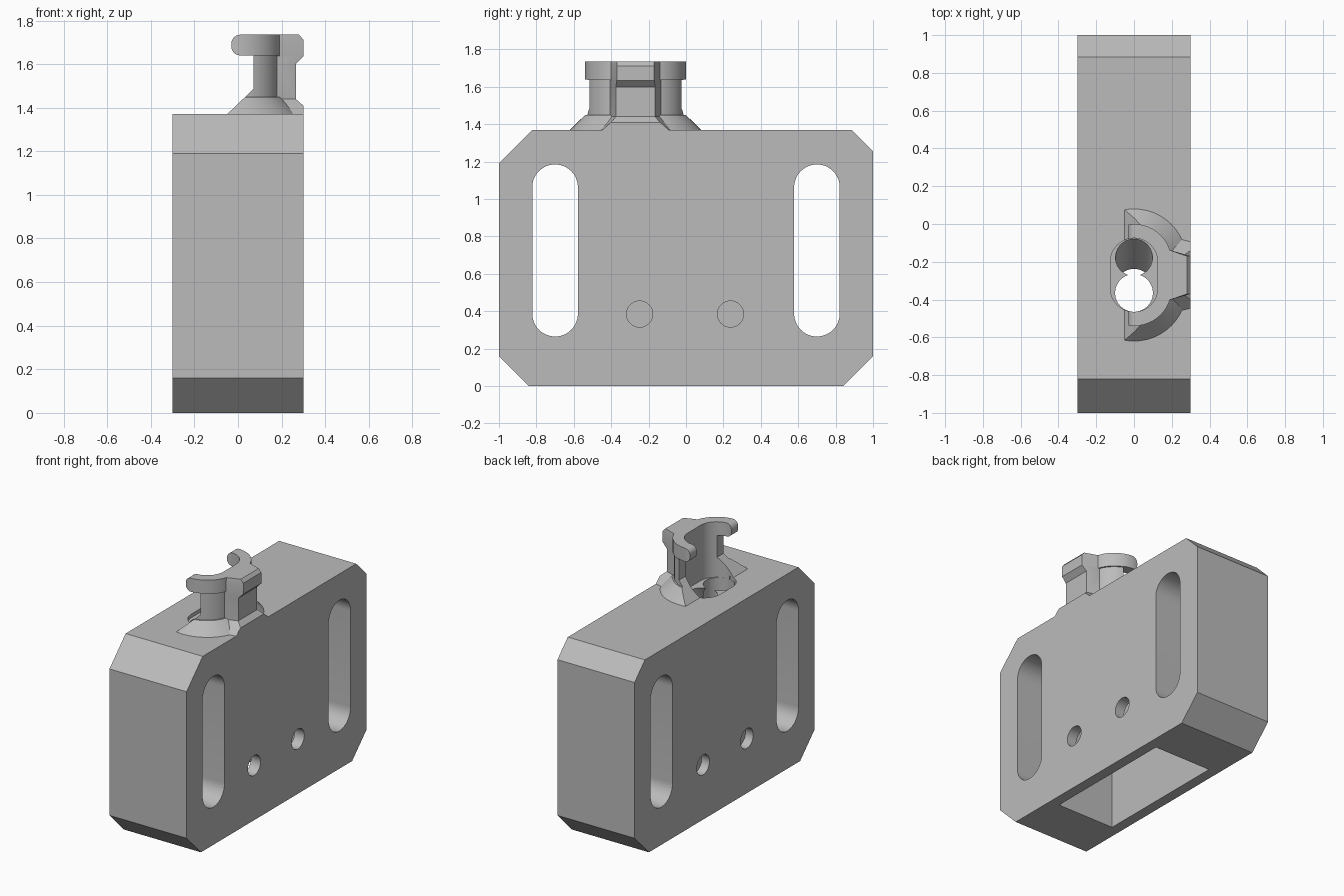
import bpy, bmesh, math
from mathutils import Vector

cube = bpy.data.objects.get("Cube")
if cube:
    bpy.data.objects.remove(cube, do_unlink=True)

grey = bpy.data.materials.new("plain grey")
grey.use_nodes = True
colour = (0.5, 0.5, 0.5, 1)
grey.diffuse_color = colour
grey.node_tree.nodes["Principled BSDF"].inputs["Base Color"].default_value = colour


def loft(name, rings):
    """Closed solid through a stack of rings with equal point counts."""
    bm = bmesh.new()
    loops = [[bm.verts.new(p) for p in ring] for ring in rings]
    for a, b in zip(loops, loops[1:]):
        for i in range(len(a)):
            j = (i + 1) % len(a)
            bm.faces.new((a[i], a[j], b[j], b[i]))
    bm.faces.new(loops[0][::-1])
    bm.faces.new(loops[-1])
    bmesh.ops.recalc_face_normals(bm, faces=bm.faces)
    mesh = bpy.data.meshes.new(name)
    bm.to_mesh(mesh)
    bm.free()
    mesh.materials.append(grey)
    ob = bpy.data.objects.new(name, mesh)
    bpy.context.collection.objects.link(ob)
    return ob


def stadium(r, half, n=24):
    """Outline of a rounded slot, long in its second coordinate."""
    pts = []
    for side in (1, -1):
        for i in range(n + 1):
            a = math.pi * i / n
            pts.append((side * r * math.cos(a), side * (half + r * math.sin(a))))
    return pts


def disc(r, n=48):
    return [(r * math.cos(math.tau * i / n), r * math.sin(math.tau * i / n)) for i in range(n)]


def along_x(name, outline, x0, x1, y=0, z=0):
    return loft(name, [[(x, y + u, z + v) for u, v in outline] for x in (x0, x1)])


def along_z(name, outline, z0, z1, y=0):
    return loft(name, [[(u, y + v, z) for u, v in outline] for z in (z0, z1)])


def combine(ob, tool, operation="DIFFERENCE"):
    """Apply a boolean, then discard the tool."""
    mod = ob.modifiers.new(tool.name, "BOOLEAN")
    mod.operation, mod.object, mod.solver = operation, tool, "EXACT"
    bpy.context.view_layer.objects.active = ob
    bpy.ops.object.modifier_apply(modifier=mod.name)
    bpy.data.objects.remove(tool, do_unlink=True)


TOP = 1.37
MID = -0.27     # centre of the feed tower along y

# Chamfered block
outline = [(-0.84, 0), (0.84, 0), (1, 0.16), (1, 1.255), (0.885, TOP),
           (-0.82, TOP), (-1, 1.19), (-1, 0.16)]
body = along_x("body_block", outline, -0.3, 0.3)

# Long side slots and pin holes
for s in (-1, 1):
    combine(body, along_x("slot_cutter", stadium(0.122, 0.338), -0.5, 0.5, s * 0.7, 0.725))
# Open cavity underneath
combine(body, along_z("cavity_cutter", [(-0.225, -0.49), (0.225, -0.49), (0.225, 0.49), (-0.225, 0.49)],
                      -0.1, 1.15))
for y in (-0.248, 0.238):
    combine(body, along_x("hole_cutter", disc(0.07), 0.15, 0.5, y, 0.385))
    combine(body, along_x("blind_hole_cutter", disc(0.07), -0.5, -0.24, y, 0.385))

# Feed tower: rounded shell with a flared foot and a rim band
levels = [(0.28, TOP), (0.2, 1.45), (0.19, 1.45), (0.19, 1.637), (0.2, 1.637), (0.2, 1.735)]
tower = loft("feed_tower", [[(u, MID + v, z) for u, v in stadium(r, 0.07)] for r, z in levels])

# Rib on the outer side of the tower: front x, half width at front, half width at root
rib_levels = [(TOP, 0.345, 0.165, 0.205), (1.44, 0.265, 0.105, 0.135), (1.6, 0.265, 0.105, 0.135),
              (1.635, 0.3, 0.1, 0.135), (1.712, 0.3, 0.1, 0.135), (1.735, 0.28, 0.1, 0.135)]
rib = loft("rib", [[(0.05, MID - w, z), (0.18, MID - w, z), (x, MID - f, z),
                    (x, MID + f, z), (0.18, MID + w, z), (0.05, MID + w, z)]
                   for z, x, f, w in rib_levels])
combine(tower, rib, "UNION")

# Trim to the open-sided silhouette with rounded overhanging lips
trim = [(-0.05, TOP - 0.01), (-0.05, TOP), (0.07, 1.485), (0.07, 1.64)]
for cz, start in ((1.68, -90), (1.695, -180)):
    for i in range(7):
        a = math.radians(start - 15 * i)
        trim.append((0.01 + 0.04 * math.cos(a), cz + 0.04 * math.sin(a)))
trim += [(0.01, 1.8), (0.3, 1.8), (0.3, TOP - 0.01)]
trimmer = loft("trimmer", [[(x, y, z) for x, z in trim] for y in (-1, 1)])
combine(tower, trimmer, "INTERSECT")

# Feed channel, sloping ramp and drop bore, cut from both parts
for ob in (tower, body):
    combine(ob, along_z("channel_cutter", stadium(0.125, 0.07), 1.345, 1.9, MID))
combine(body, along_z("bore_cutter", disc(0.1), 1.05, 1.5, -0.365))
ramp = loft("ramp_cutter", [[(u, y + v, z) for u, v in disc(0.098)]
                            for y, z in ((-0.36, 1.12), (-0.165, 1.36))])
combine(body, ramp)

# Smooth the curved walls, keep edges sharp
for ob in (body, tower):
    bpy.ops.object.select_all(action="DESELECT")
    ob.select_set(True)
    bpy.context.view_layer.objects.active = ob
    bpy.ops.object.shade_smooth_by_angle(angle=math.radians(25))
